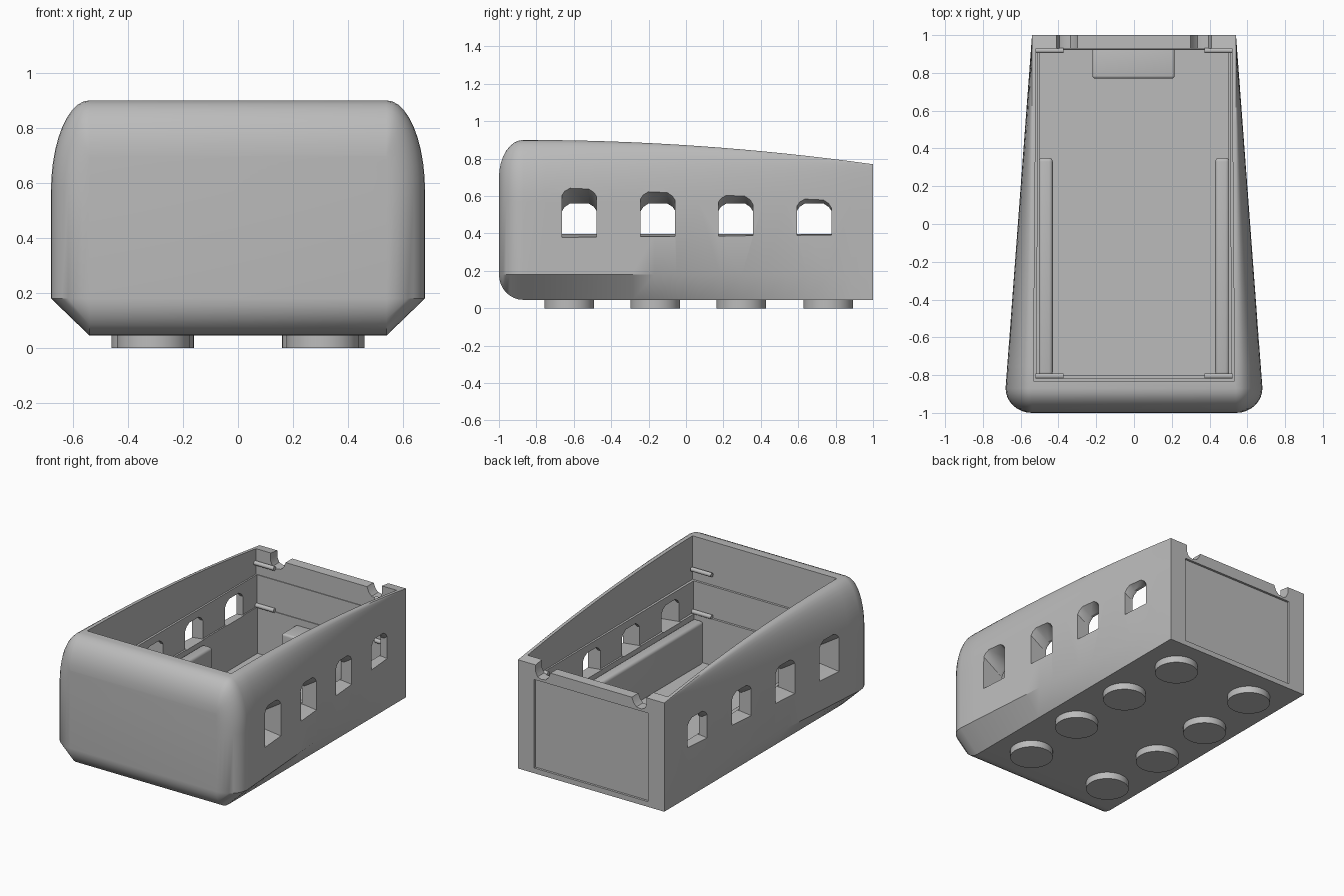
import bpy, bmesh, math

old = bpy.data.objects.get("Cube")
if old:
    bpy.data.objects.remove(old, do_unlink=True)

grey = bpy.data.materials.new("light_grey")
grey.use_nodes = True
GREY = (0.5, 0.5, 0.5, 1)
grey.diffuse_color = GREY
grey.node_tree.nodes["Principled BSDF"].inputs["Base Color"].default_value = GREY


def loft(name, rings):
    """Closed solid through rings that have equal point counts."""
    bm = bmesh.new()
    loops = [[bm.verts.new(p) for p in ring] for ring in rings]
    n = len(loops[0])
    for a, b in zip(loops, loops[1:]):
        for i in range(n):
            j = (i + 1) % n
            bm.faces.new((a[i], a[j], b[j], b[i]))
    bm.faces.new(loops[0][::-1])
    bm.faces.new(loops[-1])
    bmesh.ops.remove_doubles(bm, verts=bm.verts, dist=0.0002)
    bmesh.ops.recalc_face_normals(bm, faces=bm.faces)
    mesh = bpy.data.meshes.new(name)
    bm.to_mesh(mesh)
    bm.free()
    mesh.materials.append(grey)
    ob = bpy.data.objects.new(name, mesh)
    bpy.context.collection.objects.link(ob)
    return ob


def prism(name, xf, xb, yf, yb, z0, z1):
    """Box centred on x whose half width changes from front to back."""
    return loft(name, [[(-xf, yf, z), (xf, yf, z), (xb, yb, z), (-xb, yb, z)] for z in (z0, z1)])


def block(name, x0, x1, y0, y1, z0, z1, bevel):
    ob = loft(name, [[(x0, y0, z), (x1, y0, z), (x1, y1, z), (x0, y1, z)] for z in (z0, z1)])
    mod = ob.modifiers.new("bevel", "BEVEL")
    mod.width = bevel
    mod.segments = 4
    finish(ob)
    return ob


def finish(ob):
    bpy.ops.object.select_all(action="DESELECT")
    ob.select_set(True)
    bpy.context.view_layer.objects.active = ob
    for mod in list(ob.modifiers):
        bpy.ops.object.modifier_apply(modifier=mod.name)
    bpy.ops.object.shade_smooth_by_angle(angle=math.radians(32))


def cut(ob, cutter):
    mod = ob.modifiers.new("cut", "BOOLEAN")
    mod.operation = "DIFFERENCE"
    mod.solver = "EXACT"
    mod.object = cutter
    bpy.context.view_layer.objects.active = ob
    bpy.ops.object.modifier_apply(modifier=mod.name)
    bpy.data.objects.remove(cutter, do_unlink=True)


# Body shell: cross-sections from rounded front to plain rectangular back
NARROW, SPREAD = 0.54, 0.14


def section(y, spread, bottom, top):
    half = [(NARROW, bottom), (NARROW + spread, 0.18)]
    for k in range(11):
        a = k * math.pi / 20
        half.append((NARROW + spread * math.cos(a), 0.57 + (top - 0.57) * math.sin(a)))
    return [(x, y, z) for x, z in half] + [(-x, y, z) for x, z in half[::-1]]


rings = []
for k in range(8, 0, -1):
    a = k * math.pi / 16
    c = math.cos(a)
    rings.append(section(-0.87 - 0.13 * math.sin(a), SPREAD * c, 0.18 - 0.135 * c, 0.7 + 0.2 * c))
for k in range(17):
    t = k / 16
    rings.append(section(-0.87 + 1.87 * t, SPREAD * (1 - t), 0.045, 0.9 - 0.13 * t * t))
body = loft("body", rings)

# Stepped interior
cut(body, prism("upper_cavity", 0.532, 0.518, -0.83, 0.93, 0.61, 1.1))
cut(body, prism("middle_cavity", 0.515, 0.508, -0.815, 0.925, 0.4, 0.7))
cut(body, prism("lower_cavity", 0.5, 0.5, -0.8, 0.92, 0.09, 0.5))

# Notched top edge and recessed panel of the back wall
edge = [(0.41, 1.1), (0.41, 0.725), (0.395, 0.695), (0.37, 0.685), (0.335, 0.69),
        (0.315, 0.71), (0.3, 0.745)]
edge += [(-x, z) for x, z in edge[::-1]]
cut(body, loft("back_notches", [[(x, y, z) for x, z in edge] for y in (0.9, 1.1)]))
cut(body, prism("back_recess", 0.42, 0.42, 0.985, 1.1, 0.08, 0.67))

# Arched side windows that flare upward toward the outside
for y in (-0.57, -0.15, 0.265, 0.685):
    for side in (-1, 1):
        window = []
        for x, low, high in ((0.44, 0.4, 0.56), (0.53, 0.395, 0.56), (0.78, 0.365, 0.72)):
            half = [(0.0925, low), (0.0925, high - 0.04), (0.078, high - 0.018), (0.05, high)]
            outline = half + [(-h, z) for h, z in half[::-1]]
            window.append([(side * x, y + h, z) for h, z in outline])
        cut(body, loft("window_cutter", window))
finish(body)

# Side benches and rear seat
for side, label in ((-1, "right"), (1, "left")):
    x0, x1 = sorted((side * 0.43, side * 0.505))
    block(label + "_bench", x0, x1, -0.803, 0.35, 0.08, 0.37, 0.02)
block("rear_seat", -0.22, 0.215, 0.77, 0.935, 0.08, 0.355, 0.015)


def cylinder(name, radius, depth, location, rotation=(0, 0, 0), sides=48):
    bpy.ops.mesh.primitive_cylinder_add(vertices=sides, radius=radius, depth=depth,
                                        location=location, rotation=rotation)
    ob = bpy.context.object
    ob.name = name
    ob.data.materials.append(grey)
    finish(ob)


# Corner pins inside and round studs underneath
for side in (-1, 1):
    for y in (-0.805, 0.918):
        for z in (0.41, 0.69):
            cylinder("corner_pin", 0.014, 0.15, (side * 0.447, y, z), (0, math.pi / 2, 0), 16)
    for x, y in ((0.308, -0.625), (0.328, -0.165), (0.325, 0.295), (0.293, 0.76)):
        cylinder("stud", 0.1325, 0.06, (side * x, y, 0.03))
